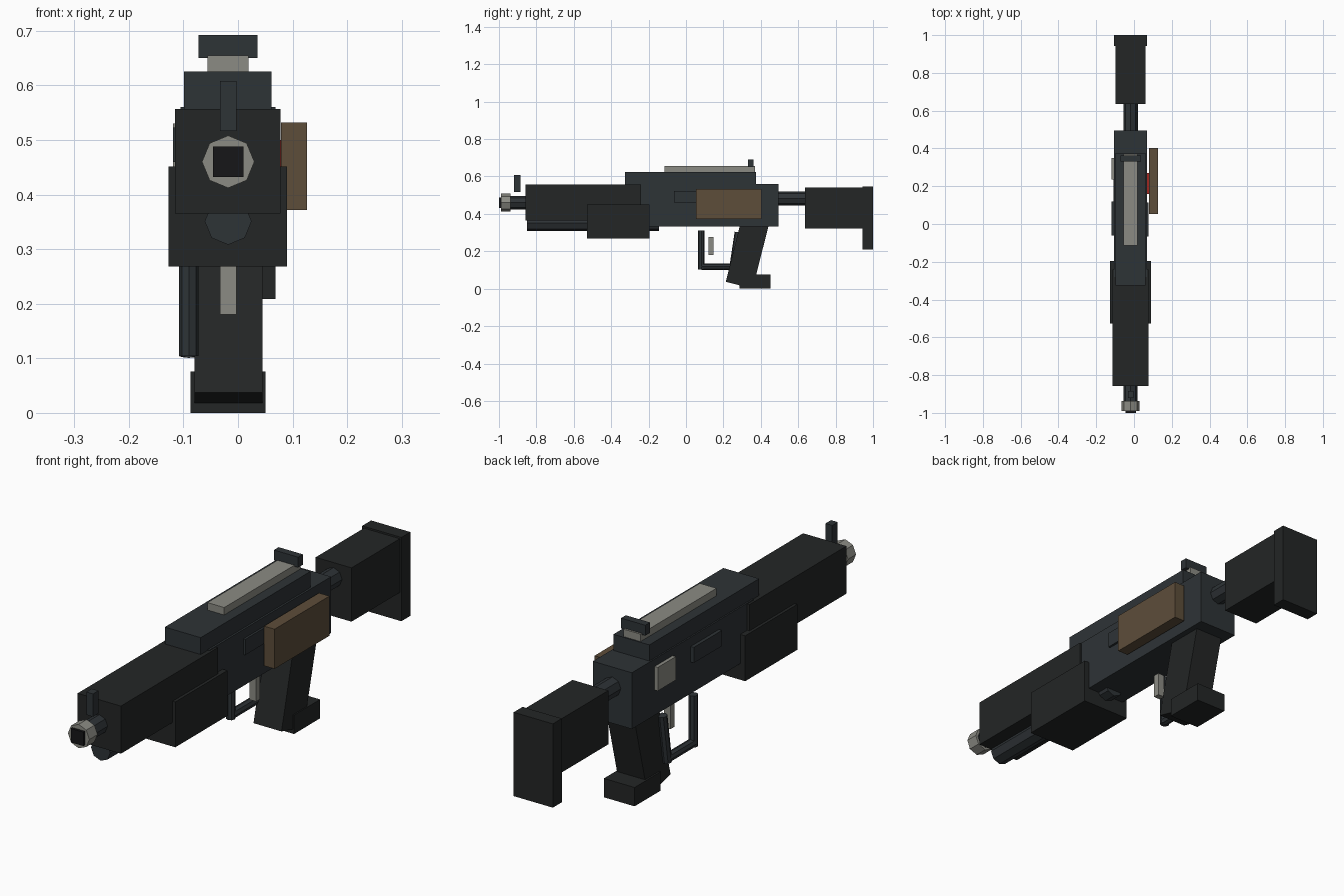
import bpy, bmesh
from mathutils import Vector

if "Cube" in bpy.data.objects:
    bpy.data.objects.remove(bpy.data.objects["Cube"])

CX = -0.018  # centre plane of the gun


def material(name, rgb):
    m = bpy.data.materials.new(name)
    m.diffuse_color = (*rgb, 1)
    m.use_nodes = True
    m.node_tree.nodes["Principled BSDF"].inputs["Base Color"].default_value = m.diffuse_color
    return m


BLACK = material("black_polymer", (0.017, 0.019, 0.019))
STEEL = material("dark_steel", (0.027, 0.033, 0.037))
GREY = material("bare_metal", (0.26, 0.26, 0.23))
BROWN = material("brown_case", (0.11, 0.075, 0.042))
RED = material("red_mark", (0.35, 0.02, 0.015))
BORE = material("bore_dark", (0.008, 0.008, 0.009))


def finish(name, bm, mat):
    bmesh.ops.recalc_face_normals(bm, faces=bm.faces)
    me = bpy.data.meshes.new(name)
    bm.to_mesh(me)
    bm.free()
    me.materials.append(mat)
    ob = bpy.data.objects.new(name, me)
    bpy.context.collection.objects.link(ob)
    return ob


def prism(name, profile, x0, x1, mat):
    """Extrude a (y, z) profile from x0 to x1."""
    bm = bmesh.new()
    face = bm.faces.new([bm.verts.new((x0, y, z)) for y, z in profile])
    ext = bmesh.ops.extrude_face_region(bm, geom=[face])["geom"]
    verts = [g for g in ext if isinstance(g, bmesh.types.BMVert)]
    bmesh.ops.translate(bm, verts=verts, vec=(x1 - x0, 0, 0))
    return finish(name, bm, mat)


def box(name, x, y, z, mat):
    prof = [(y[0], z[0]), (y[1], z[0]), (y[1], z[1]), (y[0], z[1])]
    return prism(name, prof, x[0], x[1], mat)


def rod(name, a, b, r, mat, sides=8):
    """Faceted cylinder from point a to point b."""
    a, b = Vector(a), Vector(b)
    bm = bmesh.new()
    bmesh.ops.create_cone(bm, cap_ends=True, segments=sides,
                          radius1=r, radius2=r, depth=(b - a).length)
    bm.transform((b - a).to_track_quat('Z', 'Y').to_matrix().to_4x4())
    bmesh.ops.translate(bm, verts=bm.verts, vec=(a + b) / 2)
    return finish(name, bm, mat)


# Main body
box("receiver", (-0.105, 0.069), (-0.28, 0.495), (0.333, 0.56), STEEL)
box("top_cover", (-0.099, 0.061), (-0.325, 0.375), (0.55, 0.625), STEEL)
box("top_rail", (-0.056, 0.019), (-0.115, 0.37), (0.62, 0.655), GREY)
box("rear_sight", (-0.072, 0.036), (0.332, 0.362), (0.65, 0.692), STEEL)

# Front end
box("handguard", (-0.115, 0.078), (-0.858, -0.24), (0.365, 0.557), BLACK)
box("foregrip", (-0.127, 0.09), (-0.528, -0.196), (0.268, 0.451), BLACK)
rod("lower_tube", (CX, -0.85, 0.351), (CX, -0.145, 0.351), 0.043, STEEL)
rod("barrel", (CX, -0.95, 0.46), (CX, -0.8, 0.46), 0.037, STEEL)
rod("muzzle", (CX, -0.99, 0.46), (CX, -0.938, 0.46), 0.048, GREY)
box("bore", (CX - 0.028, CX + 0.028), (-1.0, -0.96), (0.432, 0.488), BORE)
box("front_sight", (CX - 0.015, CX + 0.015), (-0.92, -0.885), (0.516, 0.608), STEEL)

# Stock
rod("buffer_tube", (CX, 0.47, 0.482), (CX, 0.66, 0.482), 0.038, STEEL)
box("stock", (-0.098, 0.062), (0.635, 0.95), (0.323, 0.54), BLACK)
box("butt_plate", (-0.106, 0.069), (0.943, 1.0), (0.209, 0.547), BLACK)

# Raked grip and its foot
prism("grip", [(0.213, 0.037), (0.356, 0.0), (0.445, 0.35), (0.291, 0.35)],
      -0.08, 0.045, BLACK)
box("grip_foot", (-0.087, 0.05), (0.286, 0.452), (0.0, 0.076), BLACK)

# Trigger and guard loop (guard sits left of centre)
box("trigger", (CX - 0.015, CX + 0.015), (0.12, 0.146), (0.18, 0.277), GREY)
GX = -0.09
guard = [(GX, 0.082, 0.312), (GX, 0.082, 0.118), (GX, 0.25, 0.118), (GX, 0.278, 0.302)]
rod("guard_front", guard[0], (GX, 0.082, 0.104), 0.018, STEEL)
rod("guard_bottom", guard[1], guard[2], 0.018, STEEL)
rod("guard_rear", (GX, 0.248, 0.104), guard[3], 0.018, STEEL)

# Side details
box("side_case", (0.079, 0.126), (0.053, 0.403), (0.372, 0.532), BROWN)
box("case_mount", (0.06, 0.082), (0.16, 0.27), (0.4, 0.5), RED)
box("right_port", (0.06, 0.078), (-0.065, 0.115), (0.46, 0.523), STEEL)
box("left_port", (-0.119, -0.1), (-0.06, 0.12), (0.46, 0.523), STEEL)
box("left_plate", (-0.119, -0.1), (0.235, 0.35), (0.435, 0.53), GREY)
